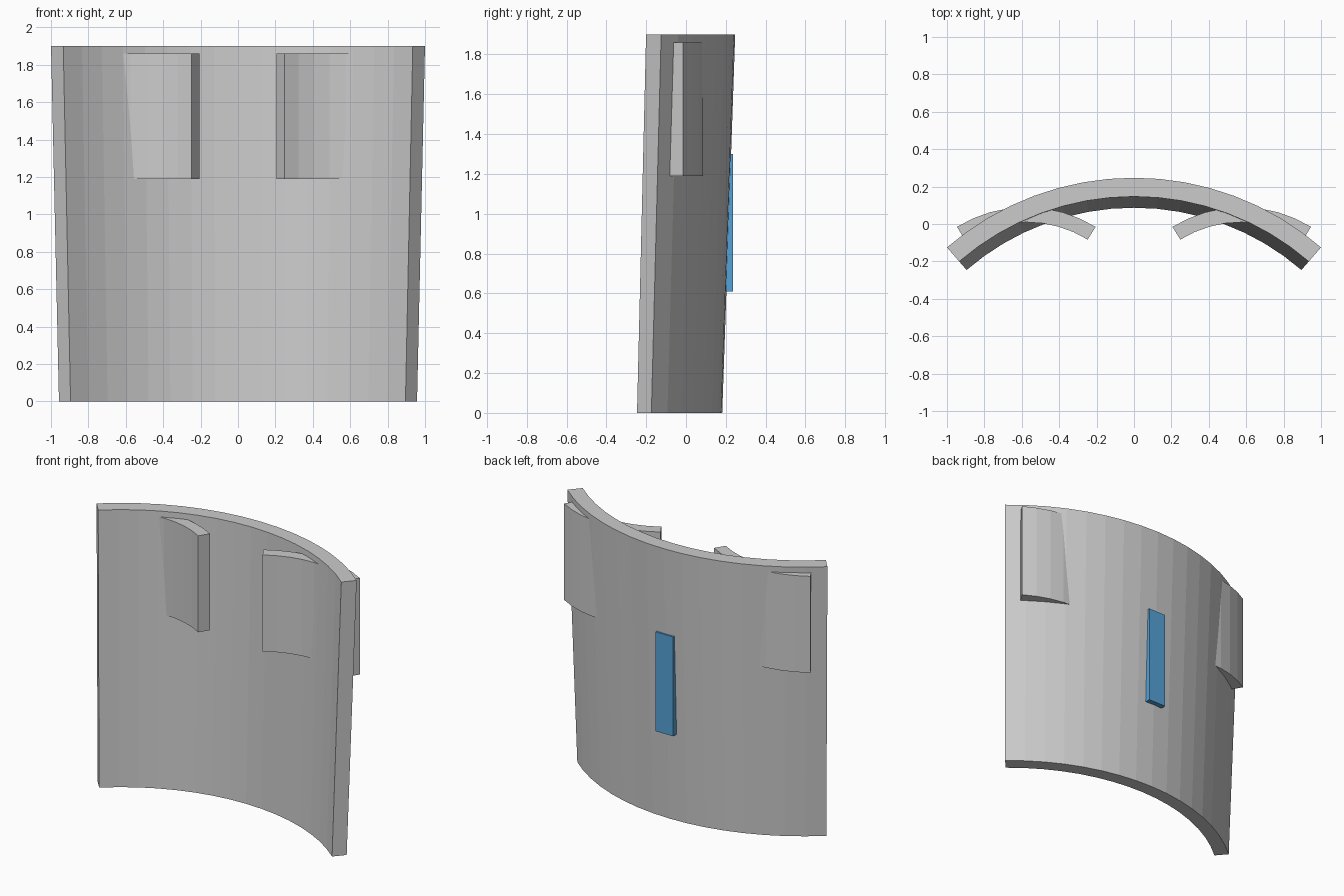
import bpy, bmesh
from math import sin, cos, radians

if "Cube" in bpy.data.objects:
    bpy.data.objects.remove(bpy.data.objects["Cube"])


def arc_panel(name, cx, cy, half_angle, segs, rings):
    """Curved plate; rings = (z, inner radius, outer radius) for bottom and top."""
    bm = bmesh.new()
    rows = []
    for i in range(segs + 1):
        a = radians(half_angle) * (2 * i / segs - 1)
        pt = lambda r, z: bm.verts.new((cx + r * sin(a), cy + r * cos(a), z))
        (z0, i0, o0), (z1, i1, o1) = rings
        rows.append([pt(i0, z0), pt(o0, z0), pt(o1, z1), pt(i1, z1)])
    for p, q in zip(rows, rows[1:]):
        for k in range(4):
            n = (k + 1) % 4
            bm.faces.new((p[k], p[n], q[n], q[k]))
    bm.faces.new(rows[0])
    bm.faces.new(rows[-1])
    bmesh.ops.recalc_face_normals(bm, faces=bm.faces)
    mesh = bpy.data.meshes.new(name)
    bm.to_mesh(mesh)
    bm.free()
    obj = bpy.data.objects.new(name, mesh)
    bpy.context.collection.objects.link(obj)
    return obj


# Main curved panel, flaring slightly towards the top
arc_panel("curved_panel", 0, -1.283, 40.8, 16,
          [(0, 1.37, 1.465), (1.9, 1.43, 1.53)])

# Two small curved plates passing through the panel near the top
for side, sx in (("left", -1), ("right", 1)):
    arc_panel(f"{side}_plate", sx * 0.576, -0.615, 31.7, 8,
              [(1.19, 0.625, 0.705), (1.86, 0.625, 0.705)])

# Blue strip on the back
bpy.ops.mesh.primitive_cube_add(size=1, location=(0, 0.194, 0.955))
strip = bpy.context.object
strip.name = "back_strip"
strip.scale = (0.135, 0.086, 0.69)
blue = bpy.data.materials.new("blue")
blue.diffuse_color = (0.09, 0.36, 0.68, 1)
blue.use_nodes = True
blue.node_tree.nodes["Principled BSDF"].inputs["Base Color"].default_value = blue.diffuse_color
strip.data.materials.append(blue)
